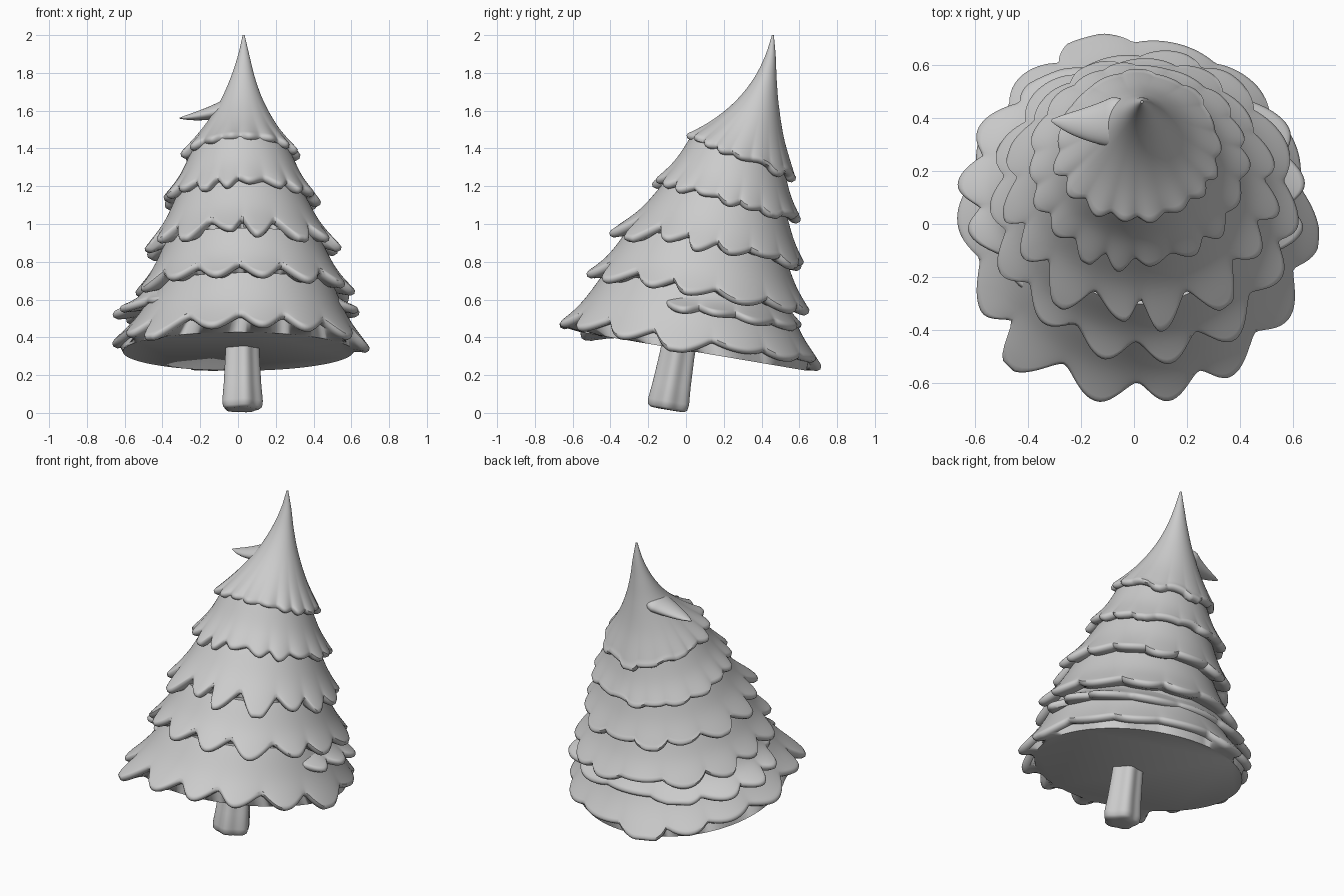
import bpy, math, random
from mathutils import Vector

random.seed(7)
if "Cube" in bpy.data.objects:
    bpy.data.objects.remove(bpy.data.objects["Cube"])

clay = bpy.data.materials.new("light_grey")
clay.use_nodes = True
GREY = (0.6, 0.6, 0.6, 1)
clay.diffuse_color = GREY
clay.node_tree.nodes["Principled BSDF"].inputs["Base Color"].default_value = GREY


def loft(name, rows):
    """Skin a stack of equal closed rings and cap both ends."""
    n = len(rows[0])
    verts = [p for row in rows for p in row]
    faces = []
    for k in range(len(rows) - 1):
        for i in range(n):
            j = (i + 1) % n
            faces.append((k * n + i, (k + 1) * n + i, (k + 1) * n + j, k * n + j))
    faces.append(tuple(range(n)))
    faces.append(tuple(reversed(range(len(verts) - n, len(verts)))))
    mesh = bpy.data.meshes.new(name)
    mesh.from_pydata(verts, [], faces)
    mesh.materials.append(clay)
    ob = bpy.data.objects.new(name, mesh)
    bpy.context.collection.objects.link(ob)
    bpy.ops.object.select_all(action="DESELECT")
    ob.select_set(True)
    bpy.context.view_layer.objects.active = ob
    bpy.ops.object.shade_smooth_by_angle(angle=math.radians(50))


def spline(keys, f):
    """Smooth interpolation through key tuples, f from 0 to 1."""
    s = min(max(f, 0), 1) * (len(keys) - 1)
    k = min(int(s), len(keys) - 2)
    t = s - k
    b, c = keys[k], keys[k + 1]
    a = keys[k - 1] if k else [2 * p - q for p, q in zip(b, c)]
    d = keys[k + 2] if k + 2 < len(keys) else [2 * q - p for p, q in zip(b, c)]
    return [q + t / 2 * (r - p + t * (2 * p - 5 * q + 4 * r - e + t * (3 * (q - r) + e - p)))
            for p, q, r, e in zip(a, b, c, d)]


def ring_point(ring, a):
    """Point on a tilted ellipse: centre x, y, z, radii x, y and slope."""
    cx, cy, z, rx, ry, slope = ring
    y = ry * math.sin(a)
    return Vector((cx + rx * math.cos(a), cy + y, z + slope * y))


def tier(name, keys, lobes, depth, floor, fade=2, vary=0.1, segments=240, steps=20):
    """Skirt of needles with a lobed, rolled rim and a closed underside."""
    step = math.tau / lobes
    start = -math.pi / 2 + step / 2
    tips = [(start + (i + random.uniform(-0.2, 0.2)) * step,
             random.uniform(1 - 1.6 * vary, 1 + 0.4 * vary)) for i in range(lobes)]
    tips = [(tips[-1][0] - math.tau, tips[-1][1])] + tips + [(tips[0][0] + math.tau, tips[0][1])]
    columns = []
    for i in range(segments):
        a = tips[0][0] + (i + 0.5) / segments * math.tau
        k = max(j for j in range(len(tips) - 1) if tips[j][0] <= a)
        t = (a - tips[k][0]) / (tips[k + 1][0] - tips[k][0])
        reach = tips[k][1] if t < 0.5 else tips[k + 1][1]
        front = 0.5 - 0.5 * math.sin(a)
        # pointed tips at the front, round scallops at the back
        v = abs(math.cos(math.pi * t)) ** (0.7 + 0.8 * front)
        valley = 1 - depth * (0.55 + 0.45 * front)
        end = valley + (reach - valley) * v
        column = []
        for s in range(steps + 1):
            f = s / steps
            column.append(ring_point(spline(keys, f * (1 - (1 - end) * f ** fade)), a))
            column[-1].z += 0.015 * (v - 0.5) * f ** (fade + 1)
        rim = column[-1]
        out = Vector((math.cos(a), math.sin(a), 0))
        column += [rim + out * 0.008 - Vector((0, 0, 0.012)),
                   rim + out * 0.004 - Vector((0, 0, 0.028)),
                   rim - out * 0.015 - Vector((0, 0, 0.038)),
                   rim - out * 0.035 - Vector((0, 0, 0.034)),
                   ring_point(floor, a)]
        columns.append(column)
    loft(name, list(zip(*columns)))


def scaled(ring, k, dz):
    cx, cy, z, rx, ry, slope = ring
    return (cx, cy, z + dz, rx * k, ry * k, slope)


# Rims of the tiers from top to bottom
rims = [(0.015, 0.275, 1.355, 0.32, 0.3, -0.34),
        (0.015, 0.21, 1.12, 0.42, 0.395, -0.23),
        (0.03, 0.11, 0.865, 0.52, 0.52, -0.17),
        (0.04, 0.05, 0.625, 0.59, 0.61, -0.15),
        (0.0, 0.0, 0.345, 0.69, 0.72, -0.13)]

# Pointed, backward leaning crown
crown = [(0.03, 0.46, 2.0, 0.005, 0.005, 0),
         (0.03, 0.447, 1.89, 0.031, 0.028, 0),
         (0.025, 0.42, 1.77, 0.066, 0.06, -0.05),
         (0.02, 0.38, 1.64, 0.12, 0.112, -0.15),
         (0.015, 0.33, 1.5, 0.205, 0.19, -0.27),
         rims[0]]
tier("crown", crown, 17, 0.07, scaled(rims[0], 0.72, 0.02), fade=8, vary=0.03, steps=32)

# Four skirts below, each starting under the rim above it
specs = [("upper_tier", 18, 0.25), ("middle_tier", 15, 0.38),
         ("lower_tier", 14, 0.42), ("bottom_tier", 14, 0.4)]
for i, (name, lobes, depth) in enumerate(specs):
    top, rim = scaled(rims[i], 0.79, 0.045), rims[i + 1]
    mid = [p * 0.56 + q * 0.44 for p, q in zip(top, rim)]
    mid[2] -= 0.03
    last = name == "bottom_tier"
    floor = (0.0, 0.04, 0.325, 0.61, 0.6, -0.17) if last else scaled(rim, 0.7, 0.02)
    tier(name, [top, mid, rim], lobes, depth, floor)

# Half skirt that shows on both sides only, tucked in at front and back
side_rim = (0.0, 0.12, 0.53, 0.66, 0.5, -0.15)
side_mid = (0.0, 0.12, 0.61, 0.53, 0.43, -0.15)
tier("side_boughs", [scaled(side_rim, 0.68, 0.2), side_mid, side_rim], 13, 0.38,
     scaled(side_rim, 0.75, 0.0))

# Small tapering bough poking out of the crown
base, bend, tip = Vector((0.03, 0.4, 1.65)), Vector((-0.13, 0.36, 1.575)), Vector((-0.31, 0.39, 1.56))
bough_rows = []
for s in range(17):
    f = s / 16
    centre = base * (1 - f) ** 2 + bend * 2 * f * (1 - f) + tip * f * f
    ahead = ((bend - base) * (1 - f) + (tip - bend) * f).normalized()
    side = Vector((0, 0, 1)).cross(ahead).normalized()
    up = ahead.cross(side)
    taper = max(1 - f, 0.01) ** 0.7 * min(1, 0.4 + 2 * f)
    bough_rows.append([centre + side * 0.125 * taper * math.cos(q) - up * 0.06 * taper * math.sin(q)
                       for q in (math.tau * i / 32 for i in range(32))])
loft("crown_bough", bough_rows)

# Leaning, grooved trunk with rounded foot
trunk_rows = []
for z, r in ((0.45, 0.085), (0.3, 0.088), (0.15, 0.096), (0.06, 0.104),
             (0.03, 0.1), (0.018, 0.085), (0.016, 0.05)):
    row = []
    for i in range(60):
        a = math.tau * i / 60
        q = r * (1 + 0.08 * math.cos(5 * a + 0.6))
        y = q * math.sin(a)
        row.append((0.02 + q * math.cos(a), -0.1 + 0.18 * z + y, z - 0.17 * y))
    trunk_rows.append(row)
loft("trunk", trunk_rows)
